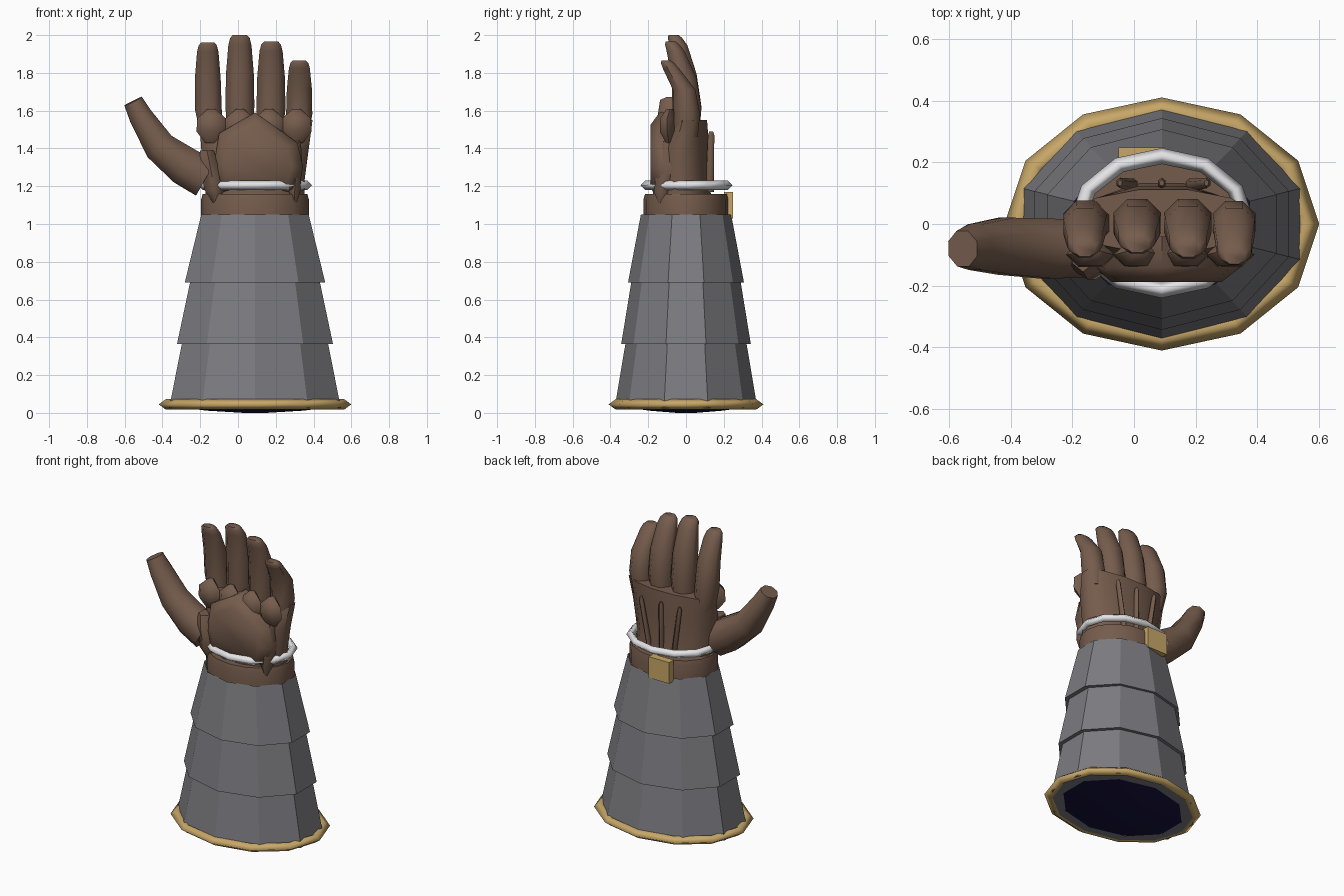
import bpy, math
from mathutils import Vector

if "Cube" in bpy.data.objects:
    bpy.data.objects.remove(bpy.data.objects["Cube"])

CX = 0.09  # centre line of the forearm


def material(name, rgb):
    m = bpy.data.materials.new(name)
    m.diffuse_color = (*rgb, 1)
    m.use_nodes = True
    m.node_tree.nodes["Principled BSDF"].inputs["Base Color"].default_value = m.diffuse_color
    return m


BROWN = material("brown leather", (0.178, 0.107, 0.073))
GREY = material("grey steel", (0.2, 0.2, 0.218))
GOLD = material("gold trim", (0.58, 0.39, 0.14))
WHITE = material("white metal", (0.82, 0.82, 0.84))
NAVY = material("dark lining", (0.008, 0.006, 0.045))


def make(name, verts, faces, mat, smooth=50):
    me = bpy.data.meshes.new(name)
    me.from_pydata(verts, [], faces)
    me.materials.append(mat)
    ob = bpy.data.objects.new(name, me)
    bpy.context.collection.objects.link(ob)
    bpy.ops.object.select_all(action='DESELECT')
    ob.select_set(True)
    bpy.context.view_layer.objects.active = ob
    bpy.ops.object.mode_set(mode='EDIT')
    bpy.ops.mesh.select_all(action='SELECT')
    bpy.ops.mesh.normals_make_consistent(inside=False)
    bpy.ops.object.mode_set(mode='OBJECT')
    if smooth:
        bpy.ops.object.shade_smooth_by_angle(angle=math.radians(smooth))
    return ob


def loft(name, rings, mat, n=8, phase=0.5, flat=True, caps=True, smooth=55):
    """Rings are (x, y, z, half width, half depth); flat keeps them level."""
    pts = [Vector(r[:3]) for r in rings]
    verts, faces = [], []
    for i, r in enumerate(rings):
        t = Vector((0, 0, 1))
        if not flat:
            t = (pts[min(i + 1, len(pts) - 1)] - pts[max(i - 1, 0)]).normalized()
        u = Vector((0, 1, 0)).cross(t).normalized()
        v = t.cross(u)
        for k in range(n):
            a = 2 * math.pi * (k + phase) / n
            verts.append(pts[i] + u * r[3] * math.cos(a) + v * r[4] * math.sin(a))
    for i in range(len(rings) - 1):
        for k in range(n):
            j = (k + 1) % n
            faces.append((i * n + k, i * n + j, (i + 1) * n + j, (i + 1) * n + k))
    if caps:
        faces.append(tuple(range(n)))
        faces.append(tuple(range(len(verts) - n, len(verts))))
    return make(name, verts, faces, mat, smooth)


def hoop(name, c, rx, ry, w, h, mat, n=12, m=4):
    """Elliptical ring with a small diamond section, shaded fully smooth."""
    verts, faces = [], []
    for k in range(n):
        a = 2 * math.pi * k / n
        for j in range(m):
            b = 2 * math.pi * j / m
            d = w * math.cos(b)
            verts.append((c[0] + (rx + d) * math.cos(a),
                          c[1] + (ry + d) * math.sin(a), c[2] + h * math.sin(b)))
            faces.append((k * m + j, k * m + (j + 1) % m,
                          (k + 1) % n * m + (j + 1) % m, (k + 1) % n * m + j))
    return make(name, verts, faces, mat, 150)


# Overlapping ten-sided forearm plates
for name, z0, z1, a, b in (("lower_plate", 0.025, 0.40, (0.478, 0.378), (0.40, 0.315)),
                           ("middle_plate", 0.365, 0.72, (0.434, 0.343), (0.355, 0.285)),
                           ("upper_plate", 0.69, 1.05, (0.391, 0.307), (0.299, 0.239))):
    loft(name, [(CX, 0, z0, a[0] - 0.075, a[1] - 0.07), (CX, 0, z0, *a), (CX, 0, z1, *b)],
         GREY, n=10, caps=False, smooth=0)

# Lining, hem and wrist trim
loft("lining", [(CX, 0, 0.0, 0.06, 0.05), (CX, 0, 0.012, 0.26, 0.2), (CX, 0, 0.03, 0.41, 0.315)],
     NAVY, n=20)
hoop("hem_trim", (CX, 0, 0.045), 0.471, 0.371, 0.039, 0.028, GOLD)
loft("wrist_band", [(CX, 0, 1.035, 0.285, 0.225), (CX, 0, 1.13, 0.285, 0.225),
                    (CX, 0, 1.16, 0.277, 0.217)], BROWN, n=16, phase=0)
hoop("bracelet", (CX, 0.003, 1.205), 0.275, 0.217, 0.026, 0.026, WHITE)
x0, x1, y0, y1, z0, z1 = -0.05, 0.1, 0.2, 0.248, 1.03, 1.17
make("clasp", [(x, y, z) for x in (x0, x1) for y in (y0, y1) for z in (z0, z1)],
     [(0, 1, 3, 2), (4, 5, 7, 6), (0, 1, 5, 4), (2, 3, 7, 6), (0, 2, 6, 4), (1, 3, 7, 5)],
     GOLD, 0)

# Hand body
loft("palm", [(CX, -0.02, 1.12, 0.27, 0.165), (CX, -0.025, 1.22, 0.27, 0.15),
              (CX, -0.02, 1.4, 0.295, 0.148), (CX + 0.005, 0.01, 1.55, 0.31, 0.105)],
     BROWN, n=12)

# Raised pad on the front of the palm
outline = [(-0.1, 1.17), (0.31, 1.17), (0.345, 1.3), (0.315, 1.43),
           (0.09, 1.59), (-0.1, 1.48), (-0.13, 1.3)]
verts = []
for y, s in ((-0.04, 1.0), (-0.14, 1.0), (-0.188, 0.75)):
    verts += [(0.1 + (x - 0.1) * s, y, 1.33 + (z - 1.33) * s) for x, z in outline]
n = len(outline)
faces = [tuple(range(n)), tuple(range(2 * n, 3 * n))]
faces += [(r * n + k, r * n + (k + 1) % n, (r + 1) * n + (k + 1) % n, (r + 1) * n + k)
          for r in range(2) for k in range(n)]
make("palm_pad", verts, faces, BROWN, 65)

# Pointed side pads at the heel of the hand
loft("outer_heel_pad", [(0.3, -0.135, 1.11, 0.012, 0.012), (0.3, -0.125, 1.17, 0.034, 0.045),
                        (0.31, -0.095, 1.32, 0.034, 0.055), (0.32, -0.09, 1.44, 0.015, 0.03)],
     BROWN, n=6)
loft("thumb_heel_pad", [(-0.12, -0.13, 1.11, 0.012, 0.012), (-0.125, -0.12, 1.18, 0.06, 0.06),
                        (-0.15, -0.11, 1.32, 0.065, 0.07), (-0.165, -0.1, 1.39, 0.04, 0.055)],
     BROWN, n=6)

# Thumb
loft("thumb", [(-0.17, -0.08, 1.243, 0.115, 0.1), (-0.28, -0.08, 1.305, 0.112, 0.105),
               (-0.415, -0.072, 1.41, 0.092, 0.1), (-0.515, -0.075, 1.57, 0.068, 0.08),
               (-0.555, -0.08, 1.65, 0.056, 0.062)], BROWN, flat=False)

# Fingers: base x, tip x, tip height, tip y, half width
for name, xb, xt, top, yt, w in (("index_finger", -0.135, -0.16, 1.96, -0.065, 0.077),
                                 ("middle_finger", 0.01, 0.01, 2.0, -0.05, 0.083),
                                 ("ring_finger", 0.17, 0.175, 1.965, -0.065, 0.083),
                                 ("little_finger", 0.315, 0.325, 1.865, -0.09, 0.075)):
    h = top - 1.46
    spine = ((0, 0.0, 0.85, 0.9), (0.3, 0.005, 1, 1), (0.62, -0.01, 0.96, 0.86),
             (0.9, yt + 0.01, 0.8, 0.62), (0.97, yt - 0.008, 0.68, 0.5),
             (1, yt - 0.015, 0.5, 0.36))
    loft(name, [(xb + (xt - xb) * min(1, 3 * f), y, 1.46 + h * f, w * a, w * b)
                for f, y, a, b in spine], BROWN)

# Faceted pads at the finger roots
for i, x in enumerate((-0.14, 0.01, 0.165, 0.31)):
    loft(f"finger_root_pad_{i + 1}",
         [(x, -0.09, 1.43, 0.035, 0.02), (x, -0.1, 1.49, 0.08, 0.045),
          (x, -0.1, 1.56, 0.075, 0.042), (x, -0.085, 1.61, 0.02, 0.02)], BROWN, n=6, phase=0)

# Fanned ridges on the back of the hand
for i, (xb, xt) in enumerate(((0.0, -0.045), (0.09, 0.09), (0.18, 0.235))):
    loft(f"back_ridge_{i + 1}", [(xb, 0.125, 1.17, 0.014, 0.022), (xt, 0.133, 1.47, 0.014, 0.017),
                                 (xt, 0.133, 1.49, 0.008, 0.01)], BROWN, n=6)
